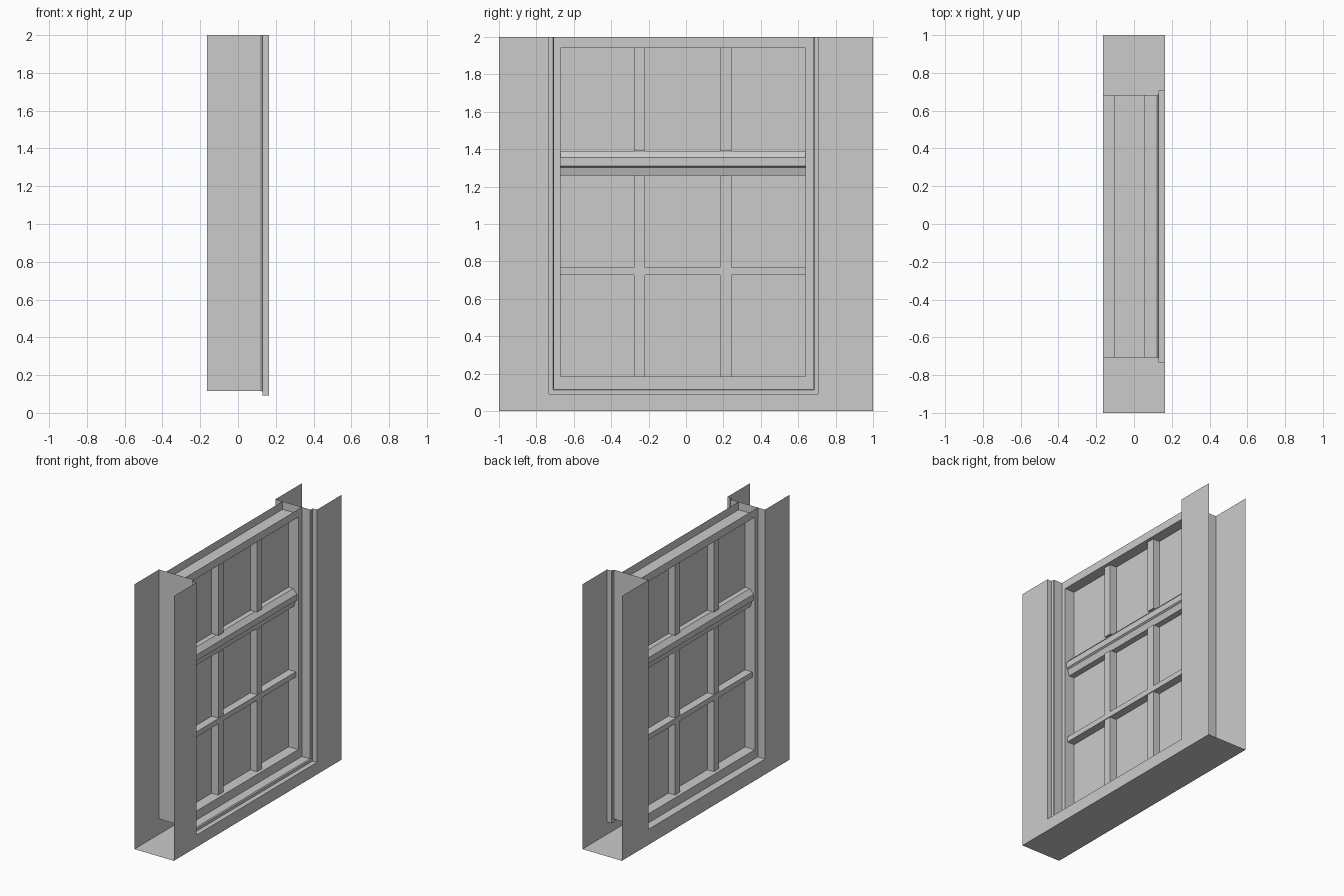
import bpy, bmesh

if "Cube" in bpy.data.objects:
    bpy.data.objects.remove(bpy.data.objects["Cube"])

# Key dimensions: opening in the wall, glazed area, wall and sash planes
WALL_X = 0.165
OPEN = (-0.707, 0.682, 0.117)       # y left, y right, bottom z
TRIM = (-0.732, 0.706, 0.092)
BEVEL = (-0.712, 0.687, 0.112)
GLAZED = (-0.671, 0.639, 0.185)
OUTER = (-1, 1, 0)
TOP, HEAD = 2.0, 1.94
SASH_BACK, SASH_FRONT = -0.105, 0.056
MID = (SASH_BACK + SASH_FRONT) / 2


def make(name, verts, faces):
    bm = bmesh.new()
    vs = [bm.verts.new(v) for v in verts]
    for f in faces:
        bm.faces.new([vs[i] for i in f])
    bmesh.ops.recalc_face_normals(bm, faces=bm.faces)
    me = bpy.data.meshes.new(name)
    bm.to_mesh(me)
    bm.free()
    ob = bpy.data.objects.new(name, me)
    bpy.context.collection.objects.link(ob)
    return ob


def u_strip(name, stations, top=TOP):
    """Skin a chain of U-shaped outlines, each given as (x, (y0, y1, bottom))."""
    verts, faces = [], []
    for x, (y0, y1, zb) in stations:
        verts += [(x, y0, top), (x, y0, zb), (x, y1, zb), (x, y1, top)]
    for s in range(len(stations) - 1):
        for k in range(3):
            a = s * 4 + k
            faces.append((a, a + 1, a + 5, a + 4))
    return make(name, verts, faces)


def extrude_y(name, profile, y0, y1, closed=True):
    """Run an x-z profile along y."""
    n = len(profile)
    verts = [(x, y, z) for y in (y0, y1) for x, z in profile]
    faces = [(i, (i + 1) % n, n + (i + 1) % n, n + i)
             for i in range(n if closed else n - 1)]
    if closed:
        faces += [tuple(range(n)), tuple(range(n, 2 * n))]
    return make(name, verts, faces)


def bar(name, half_depth, y0, y1, z0, z1):
    a, b = MID - half_depth, MID + half_depth
    return extrude_y(name, [(a, z0), (b, z0), (b, z1), (a, z1)], y0, y1)


# Wall skins (open at the ends and top) and wall base
u_strip("wall_outside", [(WALL_X, OUTER), (WALL_X, TRIM)])
u_strip("wall_inside", [(-WALL_X, OUTER), (-WALL_X, OPEN)])
extrude_y("wall_base", [(-WALL_X, 0), (WALL_X, 0)], -1, 1, closed=False)

# Jamb lining and sill, stepping out to the outside trim
u_strip("jamb_lining", [(-WALL_X, OPEN), (0.122, OPEN), (0.129, BEVEL),
                        (0.129, TRIM), (WALL_X, TRIM)])

# Sash stiles and bottom rail
u_strip("sash_frame", [(SASH_BACK, OPEN), (SASH_BACK, GLAZED),
                       (SASH_FRONT, GLAZED), (SASH_FRONT, OPEN)], top=HEAD)

# Top rail, an open channel
extrude_y("top_rail", [(SASH_BACK, TOP), (SASH_BACK, HEAD),
                       (SASH_FRONT, HEAD), (SASH_FRONT, TOP)],
          OPEN[0], OPEN[1], closed=False)

# Glass pane
y0, y1, zb = GLAZED
make("glass", [(MID, y0, zb), (MID, y1, zb), (MID, y1, HEAD), (MID, y0, HEAD)],
     [(0, 1, 2, 3)])

# Meeting rail with moulded profile, mirrored about the glass
half = [(0.038, 1.39), (0.07, 1.355), (0.07, 1.31), (0.058, 1.302), (0.045, 1.258)]
profile = [(MID + d, z) for d, z in half] + [(MID - d, z) for d, z in reversed(half)]
extrude_y("meeting_rail", profile, y0, y1)

# Glazing bars
bar("cross_bar", 0.06, y0, y1, 0.727, 0.767)
for col, y in enumerate((-0.249, 0.213)):
    for row, (za, zc) in enumerate(((zb, 0.727), (0.767, 1.258), (1.39, HEAD))):
        bar(f"upright_bar_{col}_{row}", 0.055, y - 0.03, y + 0.03, za, zc)
